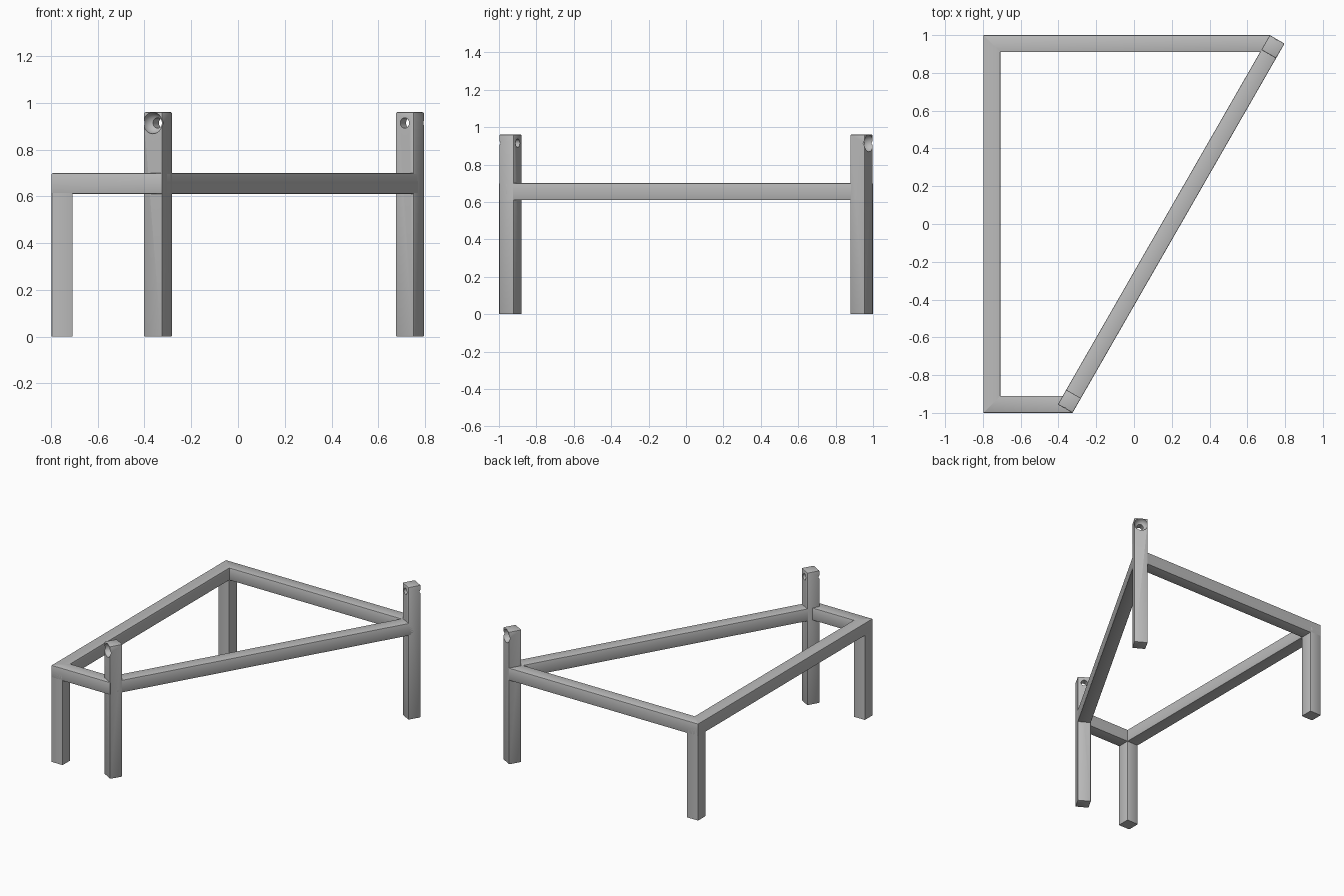
import bpy, bmesh, math
from mathutils import Matrix, Vector

if "Cube" in bpy.data.objects:
    bpy.data.objects.remove(bpy.data.objects["Cube"], do_unlink=True)

grey = bpy.data.materials.new("steel_grey")
grey.use_nodes = True
colour = (0.5, 0.5, 0.5, 1)
grey.diffuse_color = colour
grey.node_tree.nodes["Principled BSDF"].inputs["Base Color"].default_value = colour

W = 0.09                      # bar thickness
X, Y = 0.797, 1.0             # outer half sizes
RAIL_LOW, RAIL_TOP, POST_TOP = 0.61, 0.70, 0.96
HOLE_Z = 0.914


def prism(name, outline, low, high, axis=None):
    """Bar from a plan outline; rounds the edges along axis, or all of them."""
    bm = bmesh.new()
    face = bm.faces.new([bm.verts.new((x, y, low)) for x, y in outline])
    up = bmesh.ops.extrude_face_region(bm, geom=[face])["geom"]
    bmesh.ops.translate(bm, vec=(0, 0, high - low),
                        verts=[v for v in up if isinstance(v, bmesh.types.BMVert)])
    bmesh.ops.recalc_face_normals(bm, faces=bm.faces)
    edges = [e for e in bm.edges if axis is None or
             abs((e.verts[0].co - e.verts[1].co).normalized().dot(axis)) > 0.99]
    bmesh.ops.bevel(bm, geom=edges, offset=0.005, segments=2,
                    profile=0.5, affect='EDGES')
    mesh = bpy.data.meshes.new(name)
    bm.to_mesh(mesh)
    bm.free()
    mesh.materials.append(grey)
    obj = bpy.data.objects.new(name, mesh)
    bpy.context.collection.objects.link(obj)
    return obj


def select(obj):
    bpy.ops.object.select_all(action='DESELECT')
    obj.select_set(True)
    bpy.context.view_layer.objects.active = obj


def cut(target, cutter):
    mod = target.modifiers.new("cut", 'BOOLEAN')
    mod.operation = 'DIFFERENCE'
    mod.solver = 'EXACT'
    mod.object = cutter
    select(target)
    bpy.ops.object.modifier_apply(modifier=mod.name)
    bpy.data.objects.remove(cutter, do_unlink=True)


# Slanted line joining the two tall posts
reach = W / 2 * (math.sin(math.radians(60)) + 0.5)
front_c = Vector((-0.342, -Y + reach))
back_c = Vector((X - reach, Y - reach))
u = (back_c - front_c).normalized()
v = Vector((-u.y, u.x))


def slanted(a, b):
    h = v * W / 2
    return [a - h, b - h, b + h, a + h]


# Tall posts, each with a small through hole and a round cup on the outer face
for name, centre, out in (("front_post", front_c, -u), ("back_post", back_c, u)):
    half = u * W / 2
    post = prism(name, slanted(centre - half, centre + half), 0, POST_TOP)
    out3 = Vector((out.x, out.y, 0))
    mid = Vector((centre.x, centre.y, HOLE_Z))
    bpy.ops.mesh.primitive_uv_sphere_add(segments=48, ring_count=24, radius=0.046,
                                         location=mid + out3 * W / 2)
    cut(post, bpy.context.object)
    bpy.ops.mesh.primitive_cylinder_add(vertices=32, radius=0.022, depth=0.3, location=mid,
                                        rotation=out3.to_track_quat('Z', 'Y').to_euler())
    cut(post, bpy.context.object)

# Rails
ax, ay, az = Vector((1, 0, 0)), Vector((0, 1, 0)), Vector((0, 0, 1))
prism("slanted_rail", slanted(front_c, back_c), RAIL_LOW, RAIL_TOP, Vector((u.x, u.y, 0)))
prism("side_rail", [(-X, -Y), (-X + W, -Y + W), (-X + W, Y - W), (-X, Y)],
      RAIL_LOW, RAIL_TOP, ay)
for name, s, end in (("front_rail", -1, front_c.x + W / 2 * (v.x + u.x) - v.x * W),
                     ("back_rail", 1, back_c.x + W / 2 * (u.x + v.x))):
    stop = end if s > 0 else front_c.x - W / 2 * (u.x + v.x)
    prism(name, [(-X, s * Y), (stop, s * Y), (stop, s * (Y - W)), (-X + W, s * (Y - W))],
          RAIL_LOW, RAIL_TOP, ax)

# Short corner legs
for name, s in (("front_leg", -1), ("back_leg", 1)):
    prism(name, [(-X, s * Y), (-X + W, s * Y), (-X + W, s * (Y - W)), (-X, s * (Y - W))],
          0, RAIL_LOW + W / 2, az)

for obj in bpy.context.collection.objects:
    if obj.type == 'MESH' and grey.name in obj.data.materials:
        select(obj)
        bpy.ops.object.shade_smooth_by_angle(angle=math.radians(40))
